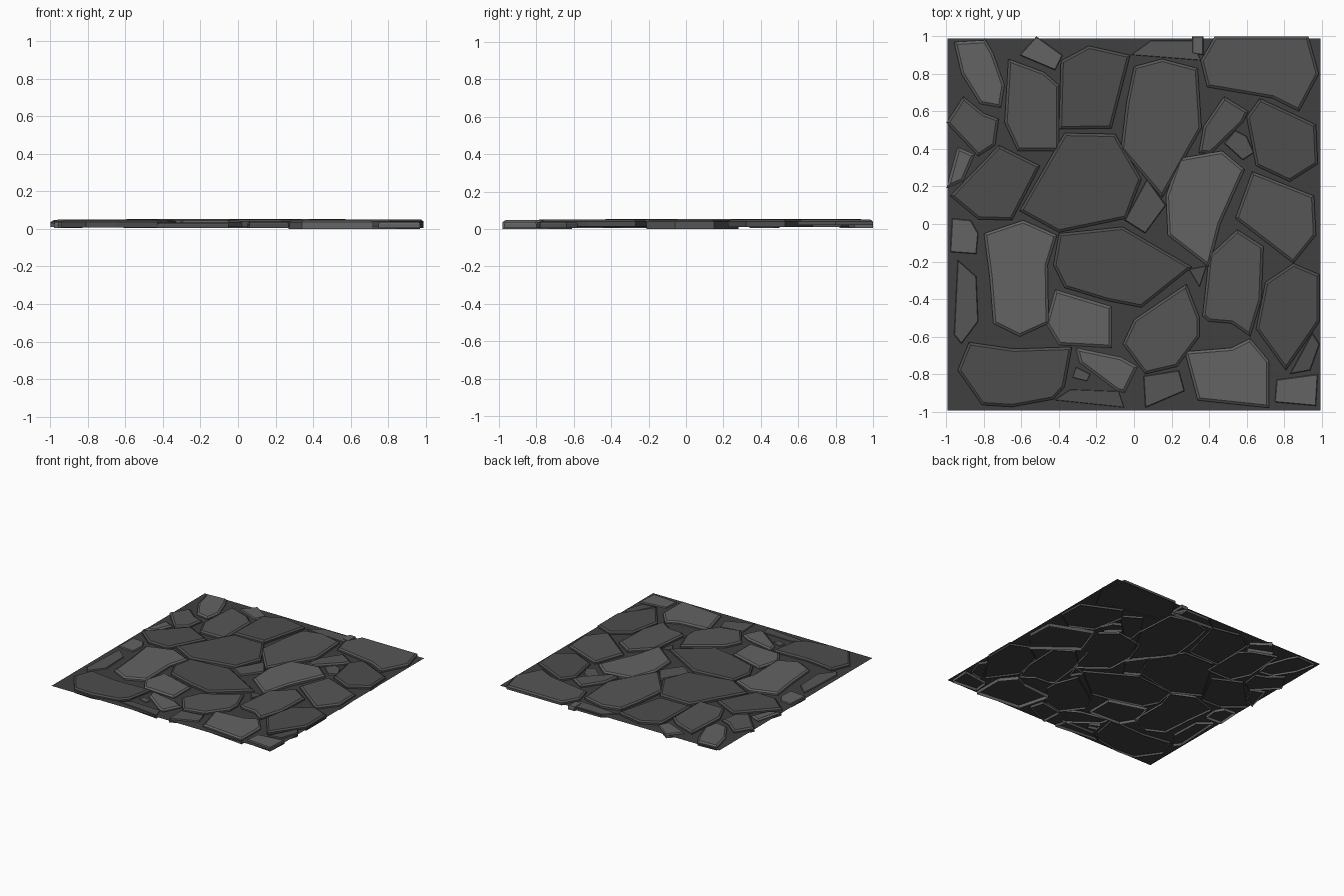
import bpy, bmesh


def grey(name, v):
    m = bpy.data.materials.new(name)
    m.diffuse_color = (v, v, v, 1)
    return m


LIGHT, MID, DARK = grey("light_stone", 0.125), grey("mid_stone", 0.092), grey("dark_stone", 0.075)
MORTAR = grey("mortar", 0.05)


def finish(bm, name, mat):
    me = bpy.data.meshes.new(name)
    bm.to_mesh(me)
    bm.free()
    me.materials.append(mat)
    ob = bpy.data.objects.new(name, me)
    bpy.context.collection.objects.link(ob)
    return ob


def stone(name, mat, outline, top=0.05, bottom=0.01, chamfer=0.014):
    """Open-bottomed slab: straight walls, sloped rim, flat top."""
    bm = bmesh.new()
    rim = max(top - 0.01, bottom + 0.004)
    low = [bm.verts.new((x, y, bottom)) for x, y in outline]
    high = [bm.verts.new((x, y, rim)) for x, y in outline]
    n = len(outline)
    for i in range(n):
        j = (i + 1) % n
        bm.faces.new((low[i], low[j], high[j], high[i]))
    cap = bm.faces.new(high)
    bmesh.ops.recalc_face_normals(bm, faces=bm.faces)
    if cap.normal.z < 0:
        bmesh.ops.reverse_faces(bm, faces=bm.faces)
    bmesh.ops.inset_region(bm, faces=[cap], thickness=chamfer, use_even_offset=True)
    for v in cap.verts:
        v.co.z = top
    return finish(bm, name, mat)


def chip(name, mat, outline, top=0.032):
    """Small low stone that barely breaks the mortar."""
    return stone(name, mat, outline, top, 0.004, 0.004)


# mortar sheet
bm = bmesh.new()
bm.faces.new([bm.verts.new(p + (0.027,)) for p in
              ((-0.995, -0.995), (0.995, -0.995), (0.995, 0.99), (-0.995, 0.99))])
finish(bm, "mortar_sheet", MORTAR)

# back row
stone("stone_back_corner_left", LIGHT, [(-0.96, 0.97), (-0.79, 0.98), (-0.75, 0.91), (-0.69, 0.74), (-0.71, 0.62), (-0.82, 0.64), (-0.92, 0.80)], 0.046)
stone("stone_back_tall", MID, [(-0.67, 0.88), (-0.48, 0.81), (-0.40, 0.74), (-0.40, 0.39), (-0.62, 0.39), (-0.69, 0.54)])
stone("stone_back_square", DARK, [(-0.24, 0.95), (-0.02, 0.90), (-0.12, 0.51), (-0.40, 0.505), (-0.39, 0.87)], 0.052)
stone("stone_back_kite", MID, [(0.0, 0.84), (0.15, 0.88), (0.34, 0.83), (0.36, 0.51), (0.15, 0.14), (-0.07, 0.40), (-0.04, 0.65)], 0.052)
stone("stone_back_corner_right", MID, [(0.43, 1.0), (0.93, 1.0), (0.985, 0.80), (0.88, 0.60), (0.74, 0.67), (0.39, 0.73), (0.355, 0.87)], 0.05, 0.02)
chip("chip_back_left", LIGHT, [(-0.52, 1.0), (-0.38, 0.90), (-0.42, 0.82), (-0.61, 0.90)], 0.04)
chip("chip_back_sliver", MID, [(-0.02, 0.90), (0.09, 0.98), (0.31, 0.98), (0.36, 0.87)])
chip("chip_back_small", LIGHT, [(0.31, 1.0), (0.37, 1.0), (0.37, 0.90), (0.31, 0.91)], 0.036)

# upper middle rows
stone("stone_left_diamond", MID, [(-0.91, 0.68), (-0.80, 0.59), (-0.72, 0.56), (-0.74, 0.42), (-0.83, 0.36), (-1.0, 0.54)], 0.047)
stone("stone_left_wedge", LIGHT, [(-0.94, 0.41), (-0.85, 0.37), (-0.91, 0.23), (-1.0, 0.19)], 0.042)
stone("stone_left_pentagon", DARK, [(-0.72, 0.42), (-0.50, 0.31), (-0.65, 0.02), (-0.83, 0.025), (-0.98, 0.15)])
stone("stone_centre_hexagon", DARK, [(-0.37, 0.485), (-0.10, 0.48), (0.04, 0.24), (-0.04, 0.03), (-0.40, -0.045), (-0.61, 0.07)], 0.054)
stone("stone_right_sliver", MID, [(0.48, 0.68), (0.61, 0.60), (0.58, 0.54), (0.41, 0.375), (0.345, 0.38), (0.37, 0.52)], 0.048)
stone("stone_right_upper", DARK, [(0.67, 0.67), (0.97, 0.53), (0.98, 0.32), (0.83, 0.225), (0.65, 0.31), (0.60, 0.57)])
stone("stone_right_tilted", LIGHT, [(0.24, 0.35), (0.47, 0.39), (0.59, 0.29), (0.46, 0.0), (0.40, -0.23), (0.18, -0.06), (0.17, 0.15)], 0.052)
stone("stone_right_middle", MID, [(0.63, 0.28), (0.96, 0.15), (0.97, -0.06), (0.85, -0.21), (0.54, 0.03)], 0.049, 0.0)
chip("chip_right_upper", MID, [(0.54, 0.50), (0.60, 0.47), (0.64, 0.38), (0.58, 0.34), (0.48, 0.43)], 0.036)
chip("chip_centre", MID, [(0.07, 0.24), (0.17, 0.10), (0.06, -0.05), (-0.05, 0.02)], 0.04)

# lower middle rows
stone("stone_left_shield", LIGHT, [(-0.80, -0.05), (-0.59, 0.02), (-0.41, -0.06), (-0.46, -0.22), (-0.455, -0.53), (-0.61, -0.60), (-0.75, -0.53), (-0.77, -0.28)], 0.05)
stone("stone_centre_arrow", DARK, [(-0.40, -0.05), (-0.06, -0.015), (0.31, -0.23), (0.04, -0.445), (-0.14, -0.41), (-0.37, -0.34), (-0.43, -0.22)], 0.052)
stone("stone_right_hexagon", MID, [(0.55, -0.03), (0.69, -0.12), (0.68, -0.40), (0.62, -0.60), (0.52, -0.53), (0.40, -0.52), (0.365, -0.49), (0.40, -0.17)], 0.05)
stone("stone_right_lower", DARK, [(0.85, -0.21), (0.99, -0.27), (0.99, -0.52), (0.81, -0.78), (0.65, -0.56), (0.70, -0.31)], 0.05, 0.012)
stone("stone_front_kite", MID, [(0.28, -0.32), (0.35, -0.50), (0.35, -0.60), (0.23, -0.76), (0.06, -0.80), (-0.06, -0.64), (0.0, -0.51)], 0.05)
stone("stone_left_block", LIGHT, [(-0.42, -0.35), (-0.12, -0.44), (-0.12, -0.66), (-0.40, -0.645), (-0.47, -0.53)], 0.045, 0.004)
chip("chip_left_upper", LIGHT, [(-0.97, 0.03), (-0.87, 0.02), (-0.83, -0.05), (-0.84, -0.16), (-0.98, -0.15)], 0.036)
chip("chip_left_long", MID, [(-0.94, -0.19), (-0.84, -0.28), (-0.83, -0.52), (-0.92, -0.64), (-0.96, -0.59)], 0.036)
chip("chip_right_dark", DARK, [(0.29, -0.24), (0.39, -0.22), (0.35, -0.34)])

# front row
stone("stone_front_corner_left", DARK, [(-0.88, -0.63), (-0.64, -0.665), (-0.33, -0.655), (-0.37, -0.87), (-0.43, -0.935), (-0.65, -0.975), (-0.81, -0.965), (-0.94, -0.78)], 0.048, 0.008)
stone("stone_front_shard", LIGHT, [(-0.31, -0.66), (-0.07, -0.71), (0.02, -0.76), (-0.05, -0.90), (-0.09, -0.89), (-0.29, -0.74)], 0.045)
stone("stone_front_right", LIGHT, [(0.27, -0.68), (0.52, -0.66), (0.62, -0.61), (0.72, -0.73), (0.72, -0.98), (0.34, -0.94)], 0.047, 0.0)
chip("chip_front_middle", MID, [(0.05, -0.81), (0.24, -0.78), (0.27, -0.89), (0.06, -0.98)], 0.036)
chip("chip_front_corner", LIGHT, [(0.76, -0.83), (0.98, -0.80), (0.97, -0.97), (0.75, -0.95)], 0.036)
chip("chip_front_right", DARK, [(0.95, -0.58), (0.99, -0.64), (0.94, -0.78), (0.83, -0.80)], 0.036)
chip("chip_front_small", MID, [(-0.31, -0.76), (-0.23, -0.80), (-0.25, -0.84), (-0.33, -0.82)])
chip("chip_front_sliver", DARK, [(-0.43, -0.94), (-0.34, -0.88), (-0.08, -0.89), (-0.05, -0.98)])
